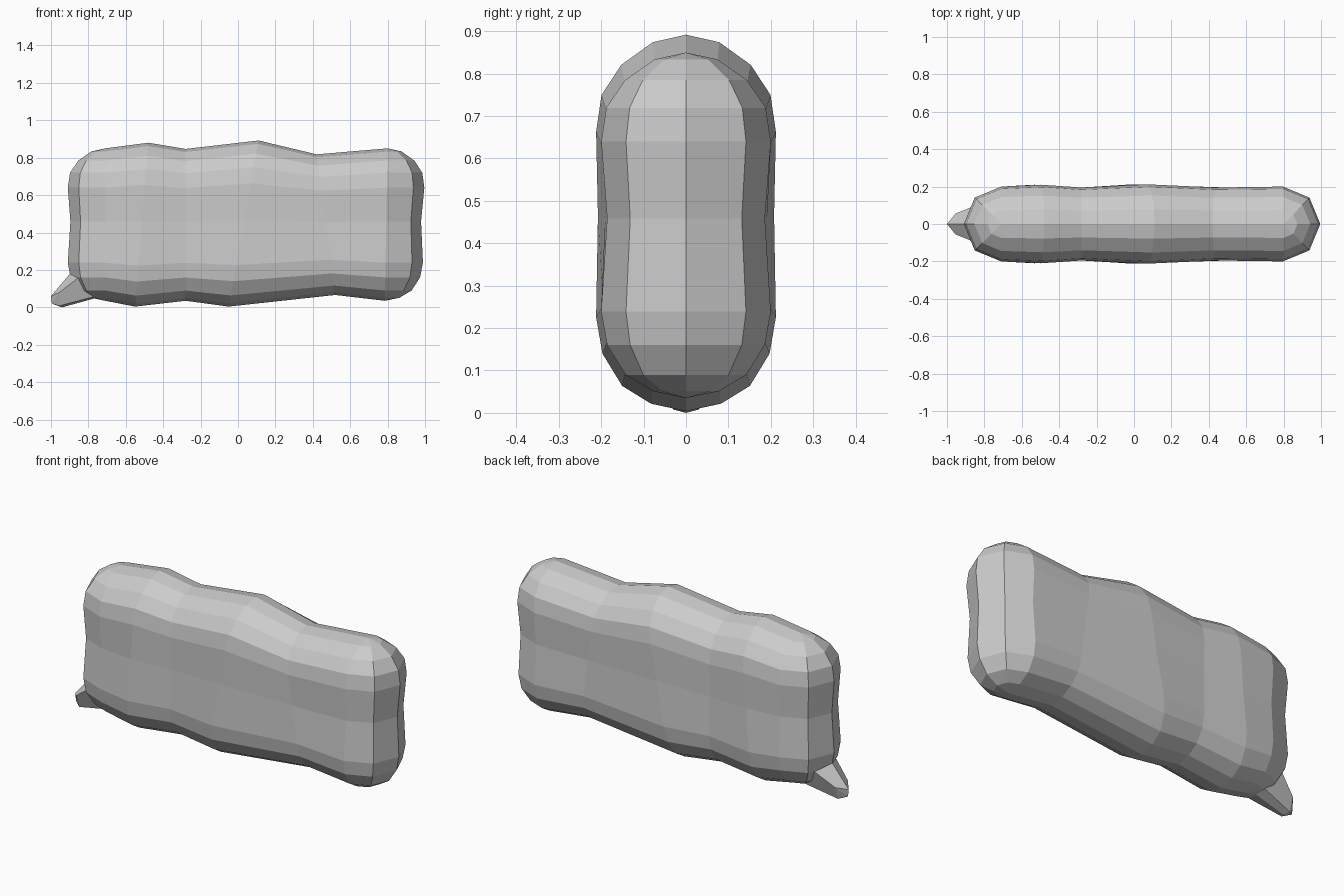
import bpy, bmesh
from math import cos, sin, radians

if "Cube" in bpy.data.objects:
    bpy.data.objects.remove(bpy.data.objects["Cube"])

# Side profile, top to bottom: (radius fraction, height fraction)
PROFILE = [(0, 1), (.37, .98), (.72, .92), (.94, .84), (1, .742), (1, .52),
           (1, .25), (.93, .153), (.71, .067), (.39, .02), (0, 0)]

# Stations along the body: x top, x bottom, z top, z bottom, half width, waist factor
STATIONS = [(-.71, -.71, .85, .035, .20, .93),
            (-.48, -.55, .88, .004, .21, .98),
            (-.28, -.28, .847, .035, .195, .98),
            (.11, -.05, .892, .004, .212, .98),
            (.42, .52, .818, .066, .195, .98),
            (.80, .785, .85, .035, .20, .93)]


def column(station, degrees):
    xt, xb, zt, zb, w, waist = station
    a = radians(degrees)
    pts = []
    for i, (r, h) in enumerate(PROFILE):
        rad = w * r * (waist if i == 5 else 1)
        pts.append((xb + (xt - xb) * h + rad * cos(a), rad * sin(a), zb + (zt - zb) * h))
    return pts


def finish(name, bm):
    bmesh.ops.remove_doubles(bm, verts=bm.verts, dist=1e-4)
    bmesh.ops.recalc_face_normals(bm, faces=bm.faces)
    mesh = bpy.data.meshes.new(name)
    bm.to_mesh(mesh)
    bm.free()
    obj = bpy.data.objects.new(name, mesh)
    bpy.context.collection.objects.link(obj)
    return obj


# Body: front side, rounded right end, back side, rounded left end
columns = [column(s, -90) for s in STATIONS]
columns += [column(STATIONS[-1], d) for d in (-45, 0, 45)]
columns += [column(s, 90) for s in reversed(STATIONS)]
columns += [column(STATIONS[0], d) for d in (135, 180, 225)]
bm = bmesh.new()
grid = [[bm.verts.new(p) for p in c] for c in columns]
for i, a in enumerate(grid):
    b = grid[(i + 1) % len(grid)]
    for j in range(len(PROFILE) - 1):
        bm.faces.new((a[j], a[j + 1], b[j + 1], b[j]))
finish("body", bm)


# Corner nub: six-sided taper from the lower left corner to a blunt tip
def mirrored_ring(half):
    return half + [(x, -y, z) for x, y, z in half[-2:0:-1]]


base = mirrored_ring([(-.89, 0, .19), (-.845, .10, .165), (-.775, .06, .055), (-.76, 0, .05)])
tip = mirrored_ring([(-1, 0, .06), (-.955, .055, .08), (-.955, .03, .008), (-.94, 0, 0)])
bm = bmesh.new()
base_v = [bm.verts.new(p) for p in base]
tip_v = [bm.verts.new(p) for p in tip]
end = bm.verts.new((-.995, 0, .02))
for i in range(6):
    k = (i + 1) % 6
    bm.faces.new((base_v[i], base_v[k], tip_v[k], tip_v[i]))
    bm.faces.new((tip_v[i], tip_v[k], end))
bm.faces.new(base_v)
finish("corner_nub", bm)
